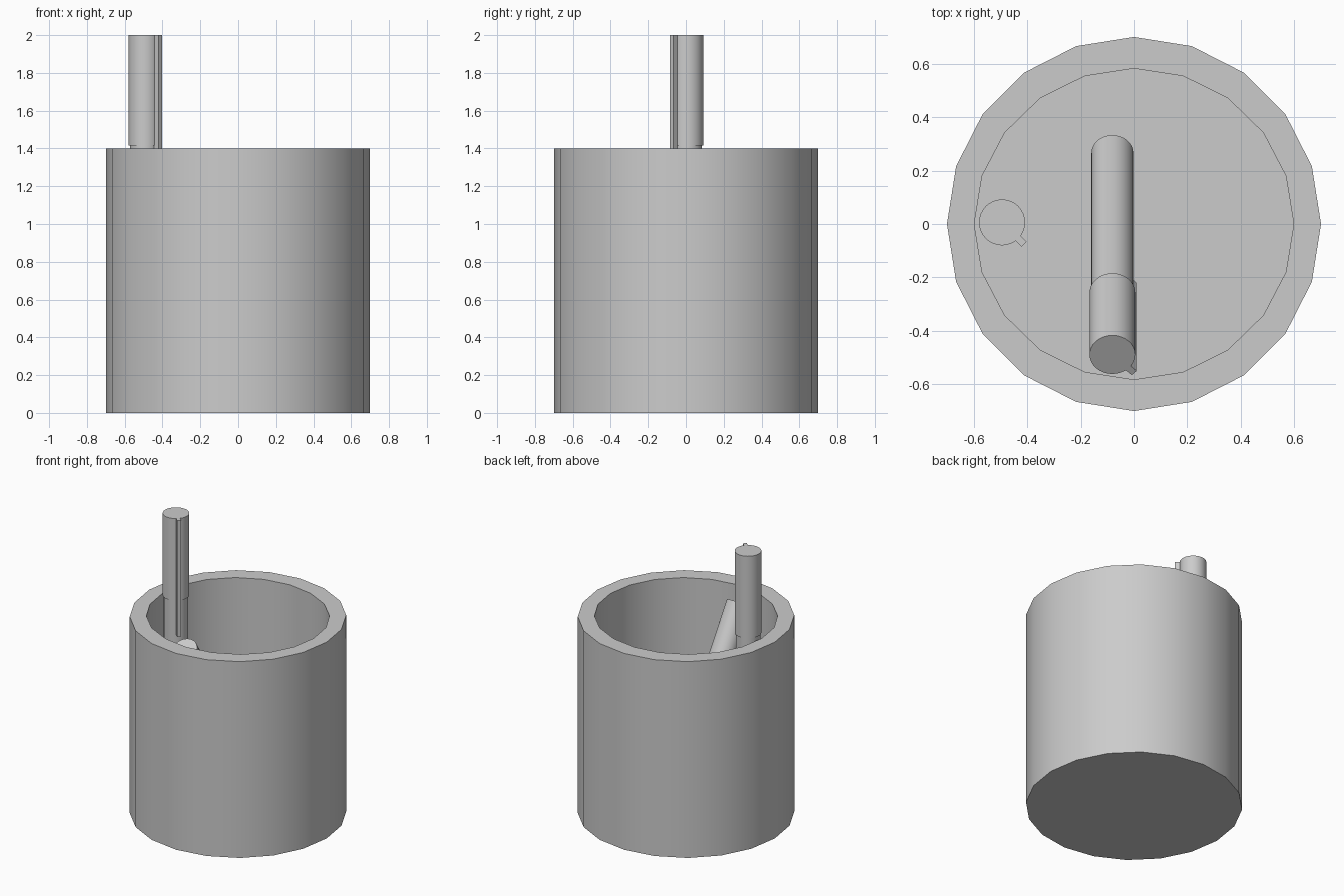
import bpy, bmesh
from math import radians, sin, cos, tau
from mathutils import Matrix, Vector

if "Cube" in bpy.data.objects:
    bpy.data.objects.remove(bpy.data.objects["Cube"])


def make_object(name, bm, matrix=Matrix.Identity(4)):
    bmesh.ops.recalc_face_normals(bm, faces=bm.faces)
    mesh = bpy.data.meshes.new(name)
    bm.to_mesh(mesh)
    bm.free()
    obj = bpy.data.objects.new(name, mesh)
    bpy.context.collection.objects.link(obj)
    obj.matrix_world = matrix
    bpy.ops.object.select_all(action='DESELECT')
    obj.select_set(True)
    bpy.context.view_layer.objects.active = obj
    bpy.ops.object.shade_smooth_by_angle(angle=radians(30))
    return obj


def loft(rings, sides):
    """Stack of elliptical rings (rx, ry, z), capped at both ends."""
    bm = bmesh.new()
    loops = [[bm.verts.new((rx * cos(tau * i / sides), ry * sin(tau * i / sides), z))
              for i in range(sides)] for rx, ry, z in rings]
    for a, b in zip(loops, loops[1:]):
        for i in range(sides):
            j = (i + 1) % sides
            bm.faces.new((a[i], a[j], b[j], b[i]))
    bm.faces.new(loops[0])
    bm.faces.new(loops[-1])
    return bm


def marker(name, top, tilt, stretch):
    # Local origin is the centre of the cap's end, the marker hangs down -z
    m = (Matrix.Translation(top) @ Matrix.Rotation(tilt, 4, 'X')
         @ Matrix.Diagonal((1, 1, stretch, 1)))
    make_object(name + "_body", loft([(.079, .079, -1.9), (.079, .079, -.56)], 32), m)
    make_object(name + "_cap", loft([(.086, .086, -.585), (.086, .086, 0)], 32), m)
    # Pocket clip on the cap's diagonal side
    bm = bmesh.new()
    bmesh.ops.create_cube(bm, size=1, matrix=Matrix.Rotation(radians(-45), 4, 'Z')
                          @ Matrix.Translation((.1, 0, -.415))
                          @ Matrix.Diagonal((.032, .026, .83, 1)))
    make_object(name + "_clip", bm, m)


# Open cup: outer wall, rim, inner wall and raised floor
make_object("cup", loft([(.7, .7, 0), (.7, .7, 1.4),
                         (.598, .582, 1.4), (.598, .582, .1)], 20))

# One upright marker and one shorter, leaning marker
marker("upright_marker", Vector((-.494, .006, 2)), 0, 1)
marker("leaning_marker", Vector((-.081, -.489, 1.325)), radians(33), .73)
